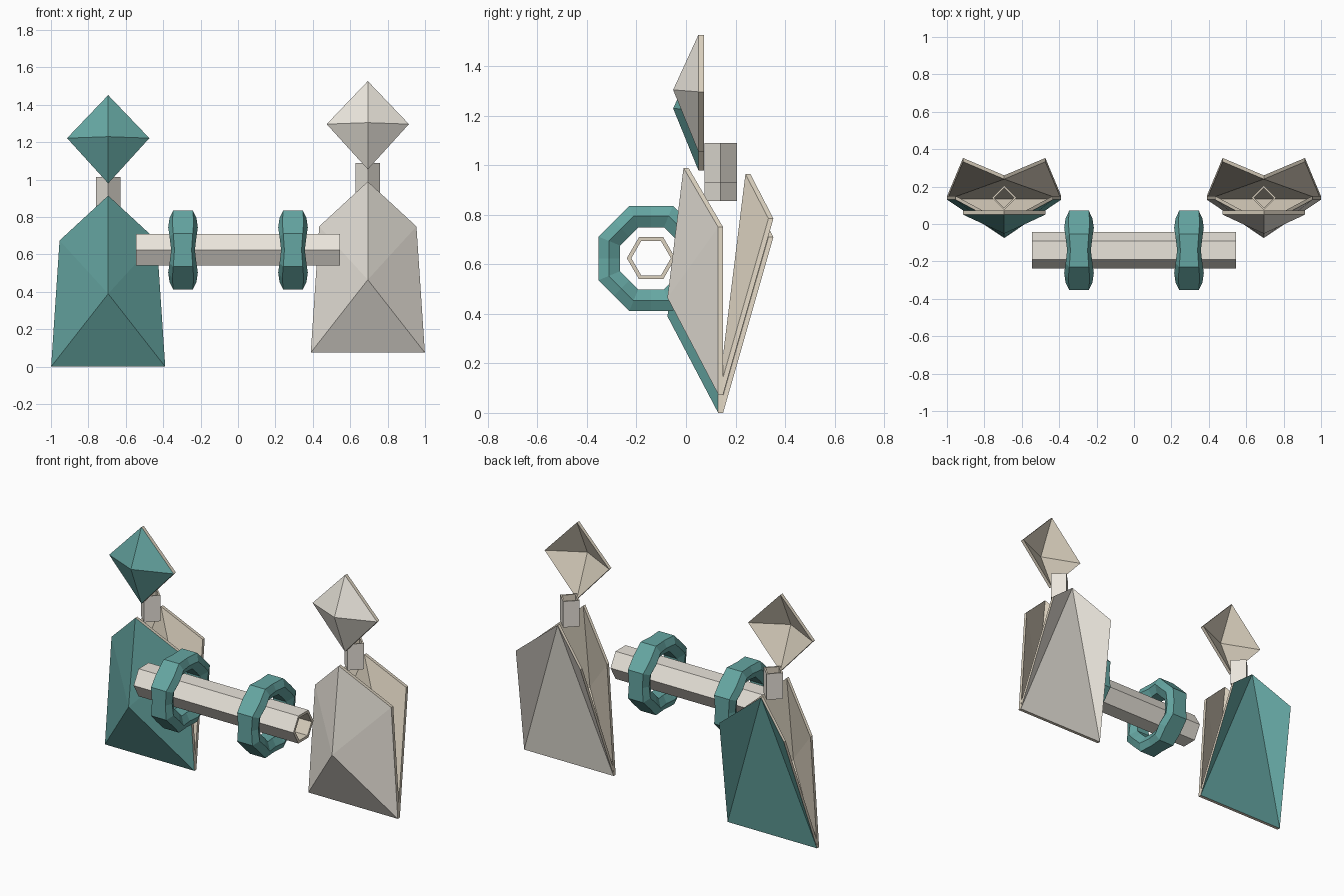
import bpy, bmesh
from math import sin, cos, pi

if "Cube" in bpy.data.objects:
    bpy.data.objects.remove(bpy.data.objects["Cube"])


def material(name, rgb):
    m = bpy.data.materials.new(name)
    m.diffuse_color = (*rgb, 1)
    m.use_nodes = True
    m.node_tree.nodes["Principled BSDF"].inputs["Base Color"].default_value = m.diffuse_color
    return m


TEAL = material("teal", (0.13, 0.38, 0.36))
PALE = material("pale", (0.82, 0.78, 0.71))
TAN = material("tan", (0.72, 0.65, 0.53))


def build(name, verts, faces, mats, slots):
    mesh = bpy.data.meshes.new(name)
    mesh.from_pydata(verts, [], faces)
    for m in mats:
        mesh.materials.append(m)
    mesh.polygons.foreach_set("material_index", slots)
    bm = bmesh.new()
    bm.from_mesh(mesh)
    bmesh.ops.recalc_face_normals(bm, faces=bm.faces)
    bm.to_mesh(mesh)
    bm.free()
    ob = bpy.data.objects.new(name, mesh)
    bpy.context.collection.objects.link(ob)
    return ob


def shell(name, verts, faces, rim, dy, outer, loc):
    """Folded sheet: coloured outside, tan inside and rim, thickness dy along y."""
    n = len(verts)
    both = verts + [(x, y + dy, z) for x, y, z in verts]
    inner = [tuple(i + n for i in f) for f in faces]
    edges = [(a, b, b + n, a + n) for a, b in zip(rim, rim[1:] + rim[:1])]
    slots = [0] * len(faces) + [1] * (len(inner) + len(edges))
    build(name, both, faces + inner + edges, [outer, TAN], slots).location = loc


def tube(name, sides, r_out, r_in, length, start=0.0):
    """Open prism tube along local z with tan lining."""
    verts, faces, slots = [], [], []
    for r, z in ((r_out, 0), (r_out, length), (r_in, length), (r_in, 0)):
        for i in range(sides):
            a = start + 2 * pi * i / sides
            verts.append((r * cos(a), r * sin(a), z))
    for k in range(4):
        for i in range(sides):
            j, l = (i + 1) % sides, (k + 1) % 4
            faces.append((k * sides + i, k * sides + j, l * sides + j, l * sides + i))
            slots.append(0 if k == 0 else 1)
    return build(name, verts, faces, [PALE, TAN], slots)


def figure(side, x, lift, colour):
    loc = (x, 0, lift)
    # front body panel with a raised ridge
    shell(side + "_body_front",
          [(0, -.075, .39), (0, -.01, .915), (.26, .13, .675), (.305, .13, 0),
           (-.305, .13, 0), (-.26, .13, .675)],
          [(0, 1, 2), (0, 2, 3), (0, 3, 4), (0, 4, 5), (0, 5, 1)],
          [1, 2, 3, 4, 5], .02, colour, loc)
    # back body panel with wings folded backwards
    shell(side + "_body_back",
          [(0, .26, .89), (.22, .353, .71), (.305, .15, 0), (-.305, .15, 0), (-.22, .353, .71)],
          [(0, 1, 2), (0, 2, 3), (0, 3, 4)],
          [0, 1, 2, 3, 4], -.02, colour, loc)
    # diamond head, a hollow pyramid
    shell(side + "_head",
          [(0, -.052, 1.23), (0, .05, 1.452), (.22, .05, 1.222), (0, .05, .98), (-.22, .05, 1.222)],
          [(0, 1, 2), (0, 2, 3), (0, 3, 4), (0, 4, 1)],
          [1, 2, 3, 4], .022, colour, loc)
    # square neck tube turned on its corner
    tube(side + "_neck", 4, .066, .053, .16).location = (x, .14, lift + .855)


figure("left", -.694, 0, TEAL)
figure("right", .694, .075, PALE)

# hexagonal bar
bar = tube("bar", 6, .098, .08, 1.09, pi / 2)
bar.rotation_euler = (0, pi / 2, 0)
bar.location = (-.545, -.141, .625)


def ring(name, x):
    """Octagonal ring with hexagonal section, broader on its diagonals."""
    section = [(.23, .052), (.185, .072), (.136, .045),
               (.136, -.045), (.185, -.072), (.23, -.052)]
    n, m = 16, len(section)
    verts, faces = [], []
    for i in range(n):
        a = 2 * pi * i / n
        flat = 1 if i % 2 else cos(pi / 8)
        wide = 1.1 if i % 4 == 2 else (.88 if i % 4 == 0 else 1)
        verts += [(w * wide, r * flat * cos(a), r * flat * sin(a)) for r, w in section]
        k = (i + 1) % n
        faces += [(i * m + j, i * m + (j + 1) % m, k * m + (j + 1) % m, k * m + j)
                  for j in range(m)]
    build(name, verts, faces, [TEAL], [0] * len(faces)).location = (x, -.141, .624)


for label, s in (("left", -1), ("right", 1)):
    ring(label + "_ring", s * .294)
